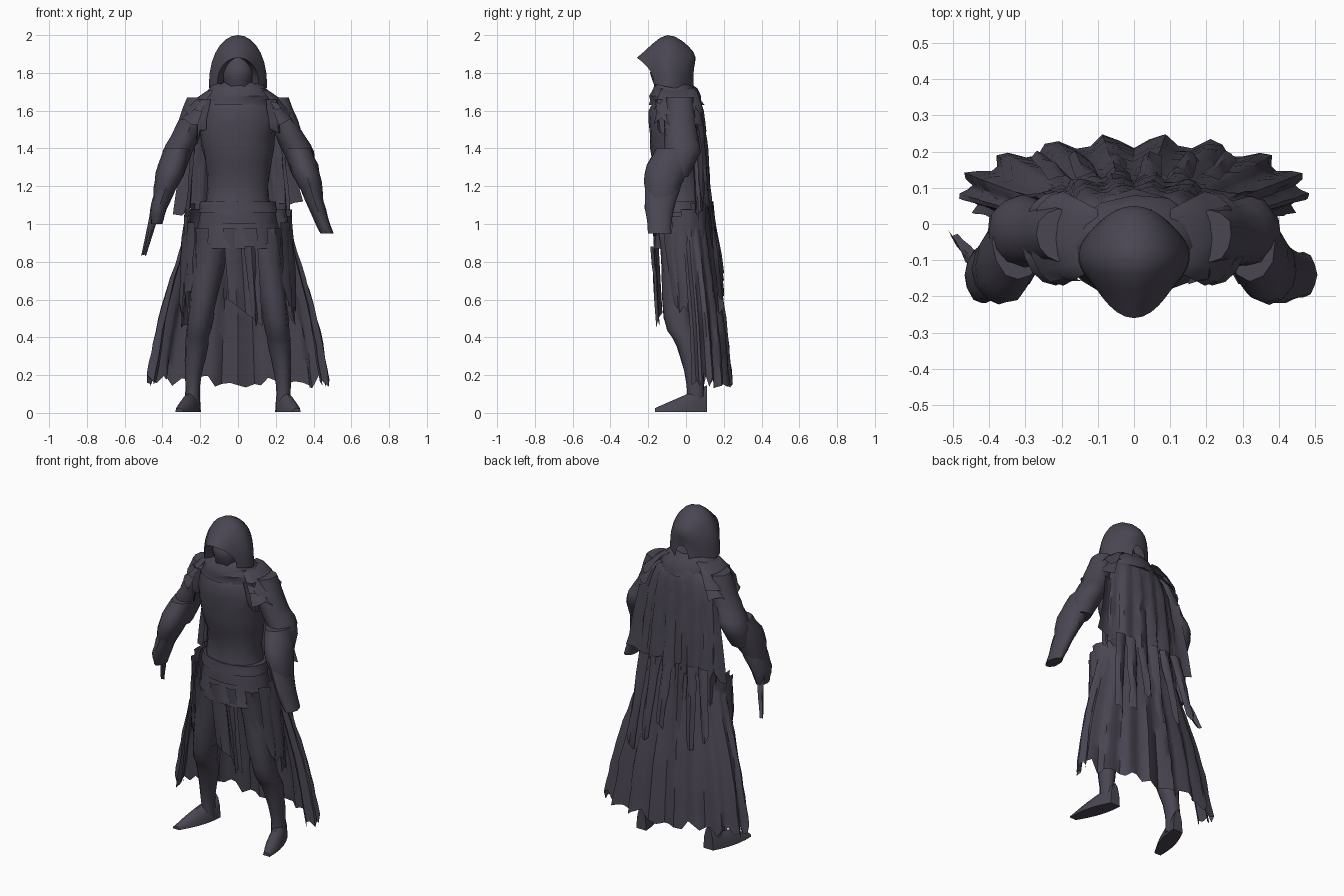
import bpy
import bmesh
import random
from math import sin, cos, pi
from mathutils import Vector

random.seed(7)
if "Cube" in bpy.data.objects:
    bpy.data.objects.remove(bpy.data.objects["Cube"])

colour = (0.068, 0.061, 0.085, 1)
cloth = bpy.data.materials.new("dark_violet_cloth")
cloth.use_nodes = True
cloth.diffuse_color = colour
cloth.node_tree.nodes["Principled BSDF"].inputs["Base Color"].default_value = colour


def jitter(amount):
    return random.uniform(-amount, amount)


def steps(count):
    """Evenly spaced fractions from zero to one."""
    return [i / count for i in range(count + 1)]


def smooth(keys, count):
    """Pass a smooth curve through a few keys of any dimension."""
    keys = [Vector(key) for key in keys]
    keys = [keys[0] * 2 - keys[1]] + keys + [keys[-1] * 2 - keys[-2]]
    curve = []
    for a, b, c, d in zip(keys, keys[1:], keys[2:], keys[3:]):
        for t in steps(count)[:-1]:
            bend = (a * 2 - b * 5 + c * 4 - d) * t + (b * 3 - c * 3 + d - a) * t * t
            curve.append(b + (c - a + bend) * t / 2)
    return curve + [keys[-2]]


def skin(name, rows, closed=False):
    """Cover rows of points with faces; closed rows also get end caps."""
    bm = bmesh.new()
    verts = [[bm.verts.new(point) for point in row] for row in rows]
    for upper, lower in zip(verts, verts[1:]):
        count = len(upper)
        for i in range(count if closed else count - 1):
            j = (i + 1) % count
            bm.faces.new((upper[i], upper[j], lower[j], lower[i]))
    if closed:
        bm.faces.new(verts[0])
        bm.faces.new(verts[-1])
    bmesh.ops.recalc_face_normals(bm, faces=bm.faces)
    mesh = bpy.data.meshes.new(name)
    bm.to_mesh(mesh)
    bm.free()
    mesh.materials.append(cloth)
    part = bpy.data.objects.new(name, mesh)
    bpy.context.collection.objects.link(part)
    bpy.ops.object.select_all(action='DESELECT')
    part.select_set(True)
    bpy.context.view_layer.objects.active = part
    bpy.ops.object.shade_smooth_by_angle(angle=pi / 4)


def tube(name, keys, flat=1.0, side=1, sides=12, rough=0.05):
    """Rumpled tube of level ellipses; each key is x, y, z, radius."""
    rows = []
    for x, y, z, radius in smooth(keys, 3):
        row = []
        for i in range(sides):
            a = 2 * pi * i / sides
            r = radius * (1 + jitter(rough))
            row.append((side * x + r * cos(a), y + r * flat * sin(a), z))
        rows.append(row)
    skin(name, rows, closed=True)


def rag(name, top, bottom, width, end_width, across, tear=0.05):
    """Curved torn strip hanging from top to bottom."""
    top, bottom = Vector(top), Vector(bottom)
    across = Vector(across).normalized()
    outward = across.cross(Vector((0, 0, 1)))
    rows = []
    for f in steps(4):
        row = []
        for s in steps(3):
            point = top.lerp(bottom, f) + across * (s - 0.5) * (width + (end_width - width) * f)
            point += outward * (0.02 * sin(pi * s) + jitter(0.008))
            point.z += jitter(tear) if f == 1 else 0
            row.append(point)
        rows.append(row)
    skin(name, rows)


def drape(name, keys, pleats, depth, tear):
    """Pleated half ellipse of cloth; keys are z, half width, y, depth, sweep."""
    curve = smooth(keys, 5)
    columns = steps(pleats * 4)
    tears = [jitter(tear) for column in columns]
    rows = []
    for i, (z, width, y, back, sweep) in enumerate(curve):
        f = i / (len(curve) - 1)
        row = []
        for column, torn in zip(columns, tears):
            u = 2 * column - 1
            a = u * sweep * pi / 2
            fold = depth * f * cos(2 * pi * pleats * column + sin(5 * u)) + jitter(0.004)
            drop = torn * max(0, 4 * f - 3)
            row.append(((width + fold) * sin(a), y + (back + fold) * cos(a), z + drop))
        rows.append(row)
    skin(name, rows)


# Hood: arches that sweep from the nape over the crown to a beak
arches = []
ridge = smooth([(0.04, 1.8), (0.04, 1.91), (-0.1, 2), (-0.26, 1.88)], 4)
for i, (y, z) in enumerate(ridge):
    t = i / (len(ridge) - 1)
    width = 0.155 * sin(pi * (0.1 + 0.65 * t))
    edge, base = 0.04 - 0.21 * t, 1.7 + 0.04 * t
    arches.append([(width * cos(pi * s), edge + (y - edge) * sin(pi * s) ** 2,
                    base + (z - base) * sin(pi * s) ** 0.9) for s in steps(14)])
# The rim turns in to form a shadowed lining
arches.append([(x * 0.7, y * 0.5 - 0.03, z) for x, y, z in arches[-1]])
skin("hood", arches)
tube("face", [(0, -0.09, 1.68, 0.06), (0, -0.11, 1.8, 0.08), (0, -0.1, 1.88, 0.05)])
tube("collar", [(0, -0.05, 1.63, 0.19), (0, -0.06, 1.7, 0.17), (0, -0.06, 1.75, 0.12)], flat=0.75)

# Body
tube("torso", [(0, -0.03, 1, 0.2), (0, -0.03, 1.2, 0.165), (0, -0.05, 1.4, 0.19),
               (0, -0.05, 1.6, 0.2), (0, -0.04, 1.7, 0.13)], flat=0.73, sides=16)
tube("belt", [(0, -0.03, 1.06, 0.21), (0, -0.03, 1.12, 0.2)], flat=0.67, sides=16, rough=0.02)
tube("tunic_skirt", [(0, -0.03, 1.08, 0.19), (0, -0.02, 0.87, 0.24)], flat=0.63, sides=20)

for side, word in ((1, "left"), (-1, "right")):
    # Legs with boots
    tube(word + "_leg", [(0.14, -0.02, 0.9, 0.1), (0.2, -0.04, 0.5, 0.065), (0.22, 0.02, 0.35, 0.06),
                         (0.24, 0.05, 0.15, 0.04), (0.24, 0.05, 0.02, 0.04)], flat=1.15, side=side)
    tube(word + "_boot_cuff", [(0.195, -0.04, 0.53, 0.07), (0.21, -0.01, 0.42, 0.065)], side=side)
    foot = []
    for t in steps(5):
        centre = Vector((0.23, 0.11, 0)).lerp(Vector((0.31, -0.165, 0)), t)
        width = 0.01 + 0.04 * sin(pi * (0.2 + 0.7 * t))
        height = 0.02 + 0.12 * (1 - t)
        foot.append([(side * (centre.x + width * cos(pi * s)), centre.y, 0.005 + height * sin(pi * s))
                     for s in steps(6)])
    skin(word + "_foot", foot, closed=True)

    # Arms with loose sleeves, the left hand hanging lower
    hand = (0.47, -0.14, 0.95, 0.035) if side > 0 else (0.43, -0.14, 1, 0.03)
    tube(word + "_upper_arm", [(0.21, -0.03, 1.67, 0.06), (0.26, -0.03, 1.5, 0.075),
                               (0.32, -0.02, 1.38, 0.08), (0.35, -0.06, 1.25, 0.06)],
         flat=1.2, side=side)
    tube(word + "_sleeve", [(0.32, -0.05, 1.4, 0.07), (0.36, -0.11, 1.27, 0.075),
                            (0.4, -0.13, 1.14, 0.05)], flat=1.5, side=side)
    tube(word + "_glove", [(0.38, -0.12, 1.2, 0.055), (0.42, -0.14, 1.08, 0.045), hand],
         flat=1.7, side=side)

    # Layered shoulder mantle
    for layer, title in enumerate(("upper", "lower")):
        rows = []
        for f in steps(3):
            row = []
            for s in steps(8):
                reach = 0.1 + 0.02 * layer + 0.19 * f * (0.5 + 0.5 * sin(pi * s))
                torn = jitter(0.025) if f == 1 else 0
                row.append((side * reach, -0.04 - (0.08 + 0.05 * f) * cos(pi * s),
                            1.72 - 0.05 * layer - 0.13 * f * f + torn))
            rows.append(row)
        skin(word + "_mantle_" + title, rows)

    # Rags hung around the hip, from the front of the thigh to the back
    for f in steps(4):
        a = pi * (0.25 + 0.45 * f)
        top = (side * 0.27 * sin(a), -0.02 - 0.14 * cos(a), 1.05 - 0.1 * cos(a))
        bottom = (side * 0.29 * sin(a), 0.01 - 0.13 * cos(a), 0.65 - 0.2 * f)
        rag(word + "_hip_rag", top, bottom, 0.1, 0.07, (cos(a), side * sin(a), 0))
    # Scarf end on the chest and a cape wing under the arm
    rag(word + "_scarf_end", (side * 0.18, -0.14, 1.66), (side * 0.2, -0.12, 1.45),
        0.08, 0.05, (1, side * 0.6, 0))
    rag(word + "_cape_wing", (side * 0.22, 0.07, 1.5), (side * 0.27, 0.1, 1.08),
        0.1, 0.15, (1, 0, 0))

# Loincloth with a slanted hem, and a narrow strip over it
skin("loincloth", [[(0.18 * s - 0.08 + 0.03 * f, 0.025 * f - 0.165 - 0.015 * sin(3 * pi * s),
                     0.98 - f * (0.38 + 0.14 * s)) for s in steps(4)] for f in steps(6)])
rag("front_strip", (0.06, -0.17, 0.88), (0.09, -0.14, 0.5), 0.06, 0.03, (1, 0, 0))

# Short blade by the right hand
rag("short_blade", (-0.44, -0.1, 1.06), (-0.5, -0.02, 0.83), 0.05, 0.025, (1, 0, 0), tear=0.01)

# Cape from the shoulders to the hips, and the long skirt below it
drape("upper_cape", [(1.7, 0.12, -0.02, 0.06, 1), (1.6, 0.21, -0.01, 0.1, 1),
                     (1.4, 0.24, 0.03, 0.08, 1), (1.07, 0.27, 0.05, 0.08, 1)], 7, 0.014, 0.035)
drape("long_skirt", [(1.08, 0.25, 0, 0.12, 1.1), (0.85, 0.31, 0.03, 0.12, 1.2),
                     (0.5, 0.41, 0.07, 0.13, 1.25), (0.17, 0.47, 0.09, 0.14, 1.25)], 11, 0.022, 0.04)

# Tatters down the back
for f in steps(5):
    x = 0.4 * f - 0.2
    rag("back_tatter", (x, 0.12, 1.12), (x * 1.3, 0.18, 0.65 + jitter(0.1)), 0.07, 0.05, (-1, 0, 0))
